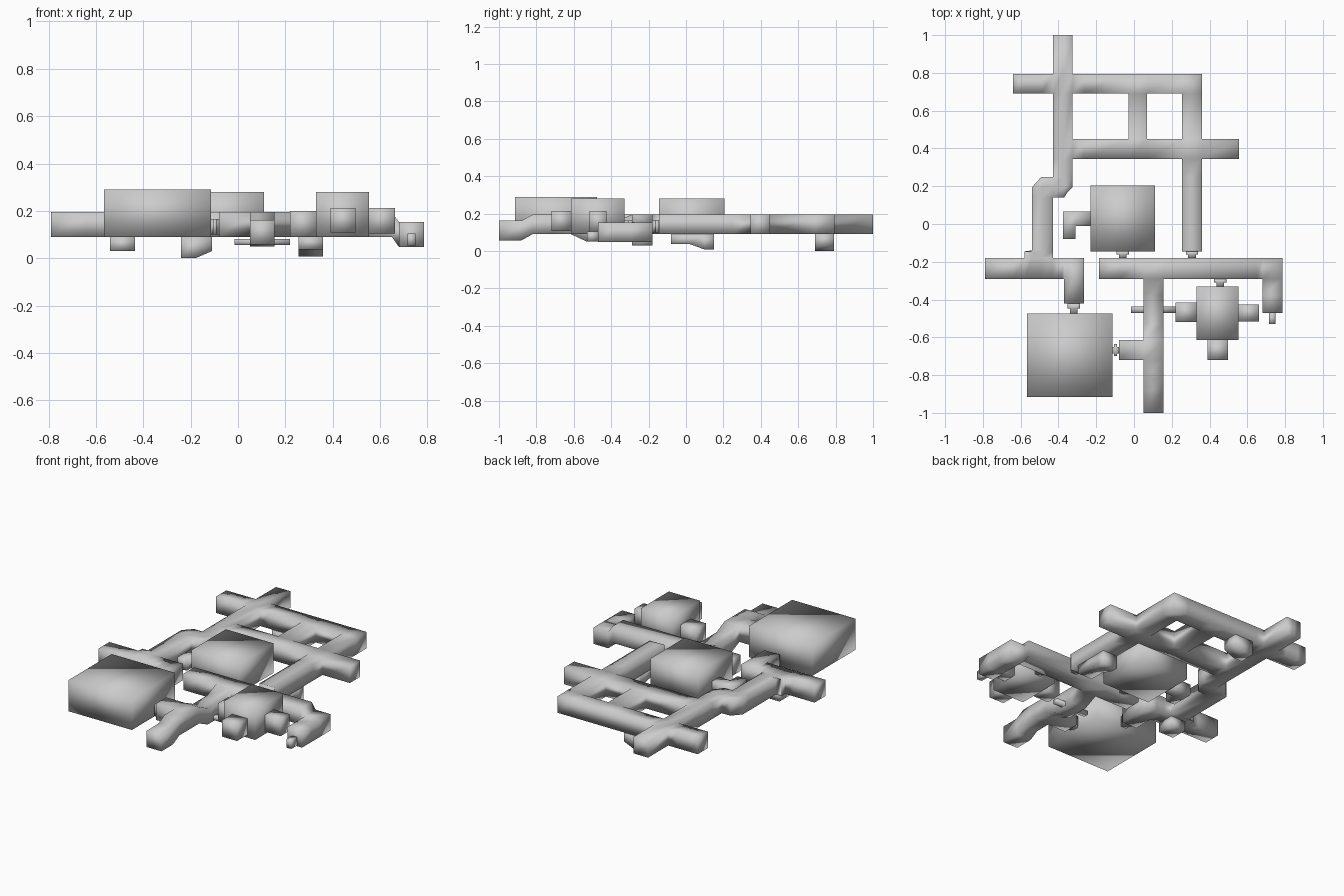
import bpy, bmesh

cube = bpy.data.objects.get("Cube")
if cube:
    bpy.data.objects.remove(cube)

grey = bpy.data.materials.new("plain_grey")
grey.use_nodes = True
COLOUR = (0.6, 0.6, 0.6, 1)
grey.diffuse_color = COLOUR
grey.node_tree.nodes["Principled BSDF"].inputs["Base Color"].default_value = COLOUR

LOW, HIGH = 0.09, 0.195


def block_net(name, rects, low=LOW, high=HIGH, xcuts=(), ycuts=(), warp=None):
    """Weld plan rectangles (x0, x1, y0, y1) into one solid of even height."""
    xs = sorted({v for r in rects for v in r[:2]} | set(xcuts))
    ys = sorted({v for r in rects for v in r[2:]} | set(ycuts))

    def filled(i, j):
        if not (0 <= i < len(xs) - 1 and 0 <= j < len(ys) - 1):
            return False
        cx, cy = (xs[i] + xs[i + 1]) / 2, (ys[j] + ys[j + 1]) / 2
        return any(a < cx < b and c < cy < d for a, b, c, d in rects)

    bm = bmesh.new()
    verts = {}

    def vert(i, j, top):
        key = (i, j, top)
        if key not in verts:
            p = (xs[i], ys[j], high if top else low)
            verts[key] = bm.verts.new(warp(*p) if warp else p)
        return verts[key]

    for i in range(len(xs) - 1):
        for j in range(len(ys) - 1):
            if not filled(i, j):
                continue
            ring = [(i, j), (i + 1, j), (i + 1, j + 1), (i, j + 1)]
            bm.faces.new([vert(*c, True) for c in ring])
            bm.faces.new([vert(*c, False) for c in reversed(ring)])
            # walls only where the neighbouring cell is empty
            for k, (di, dj) in enumerate([(0, -1), (1, 0), (0, 1), (-1, 0)]):
                if not filled(i + di, j + dj):
                    a, b = ring[k], ring[(k + 1) % 4]
                    bm.faces.new([vert(*a, False), vert(*b, False),
                                  vert(*b, True), vert(*a, True)])
    for f in bm.faces:
        f.smooth = True
    mesh = bpy.data.meshes.new(name)
    bm.to_mesh(mesh)
    bm.free()
    mesh.materials.append(grey)
    obj = bpy.data.objects.new(name, mesh)
    bpy.context.collection.objects.link(obj)
    return obj


# Rear ladder of corridors, with the offset passage down the right side
CORNERS = {(-0.54, 0.25): (-0.515, 0.222), (-0.325, 0.14): (-0.352, 0.168),
           (-0.58, -0.14): (-0.56, -0.16)}


def cut_corners(x, y, z):
    return (*CORNERS.get((x, y), (x, y)), z)


block_net("rear_corridors", [
    (-0.43, -0.325, 0.14, 1.0), (-0.64, 0.36, 0.69, 0.795),
    (-0.43, 0.555, 0.345, 0.45), (-0.03, 0.07, 0.45, 0.69),
    (0.255, 0.36, -0.145, 0.795), (-0.54, -0.325, 0.14, 0.25),
    (-0.54, -0.43, -0.18, 0.25), (-0.58, -0.54, -0.18, -0.14),
    (-0.79, -0.265, -0.29, -0.18), (-0.37, -0.265, -0.42, -0.18),
], xcuts=(-0.49, -0.38), ycuts=(0.195,), warp=cut_corners)


# Front corridors, ramping down at the left end and along the front arm
def ramps(x, y, z):
    if x > 0.67:
        z -= 0.043
    if y < -0.87:
        z -= 0.033
    if x < 0.2 and -0.54 < y < -0.37:
        z -= 0.04
    return x, y, z


block_net("front_corridors", [
    (-0.185, 0.785, -0.29, -0.18), (0.68, 0.785, -0.47, -0.18),
    (0.05, 0.155, -1.0, -0.18), (-0.08, 0.05, -0.72, -0.615),
], xcuts=(0.65,), ycuts=(-0.88, -0.82, -0.53, -0.38), warp=ramps)

# Tall rooms
block_net("large_room", [(-0.567, -0.115, -0.915, -0.475)], LOW, 0.29)
block_net("middle_room", [(-0.23, 0.11, -0.145, 0.205)], LOW, 0.28)
block_net("small_room", [(0.33, 0.553, -0.615, -0.33)], LOW, 0.28)

# Stubs around the small room and the hooked stub of the middle room
block_net("small_room_right_stub", [(0.22, 0.33, -0.52, -0.415)], LOW, 0.2)
block_net("small_room_left_stub", [(0.553, 0.663, -0.515, -0.425)], 0.105, 0.213)
block_net("small_room_front_stub", [(0.39, 0.497, -0.72, -0.615)], 0.108, 0.213)
block_net("hooked_stub", [(-0.375, -0.23, -0.01, 0.065),
                          (-0.375, -0.31, -0.08, 0.065)], 0.1, 0.17)


# Drop shafts under the corridors, two with sloped undersides
def rear_slope(x, y, z):
    return x, y, 0.03 if z < 0.05 and x > -0.12 else z


def side_slope(x, y, z):
    return x, y, 0.037 if z < 0.05 and y < 0.05 else z


block_net("rear_shaft", [(-0.24, -0.11, 0.69, 0.79)], 0.0, LOW,
          xcuts=(-0.18,), warp=rear_slope)
block_net("side_shaft", [(0.255, 0.36, -0.08, 0.15)], 0.008, LOW,
          ycuts=(0.02, 0.1), warp=side_slope)
block_net("front_shaft", [(-0.54, -0.435, -0.29, -0.18)], 0.03, LOW)

# Narrow doorways: a wide collar and a thin neck along y
for name, x, back, front in [("large_room_door", -0.318, -0.42, -0.475),
                             ("middle_room_door", -0.06, -0.145, -0.18),
                             ("side_door", 0.307, -0.145, -0.18),
                             ("small_room_door", 0.457, -0.29, -0.33)]:
    mid = (back + front) / 2
    block_net(name, [(x - 0.033, x + 0.033, mid, back),
                     (x - 0.02, x + 0.02, front, back)], 0.1, 0.165)
block_net("large_room_side_door", [(-0.115, -0.08, -0.685, -0.65),
                                   (-0.105, -0.09, -0.7, -0.635)], 0.1, 0.165)

# Thin service pipe and end peg
block_net("service_pipe", [(-0.015, 0.22, -0.47, -0.437)], 0.056, 0.082)
block_net("end_peg", [(0.715, 0.75, -0.53, -0.47)], 0.052, 0.105)
